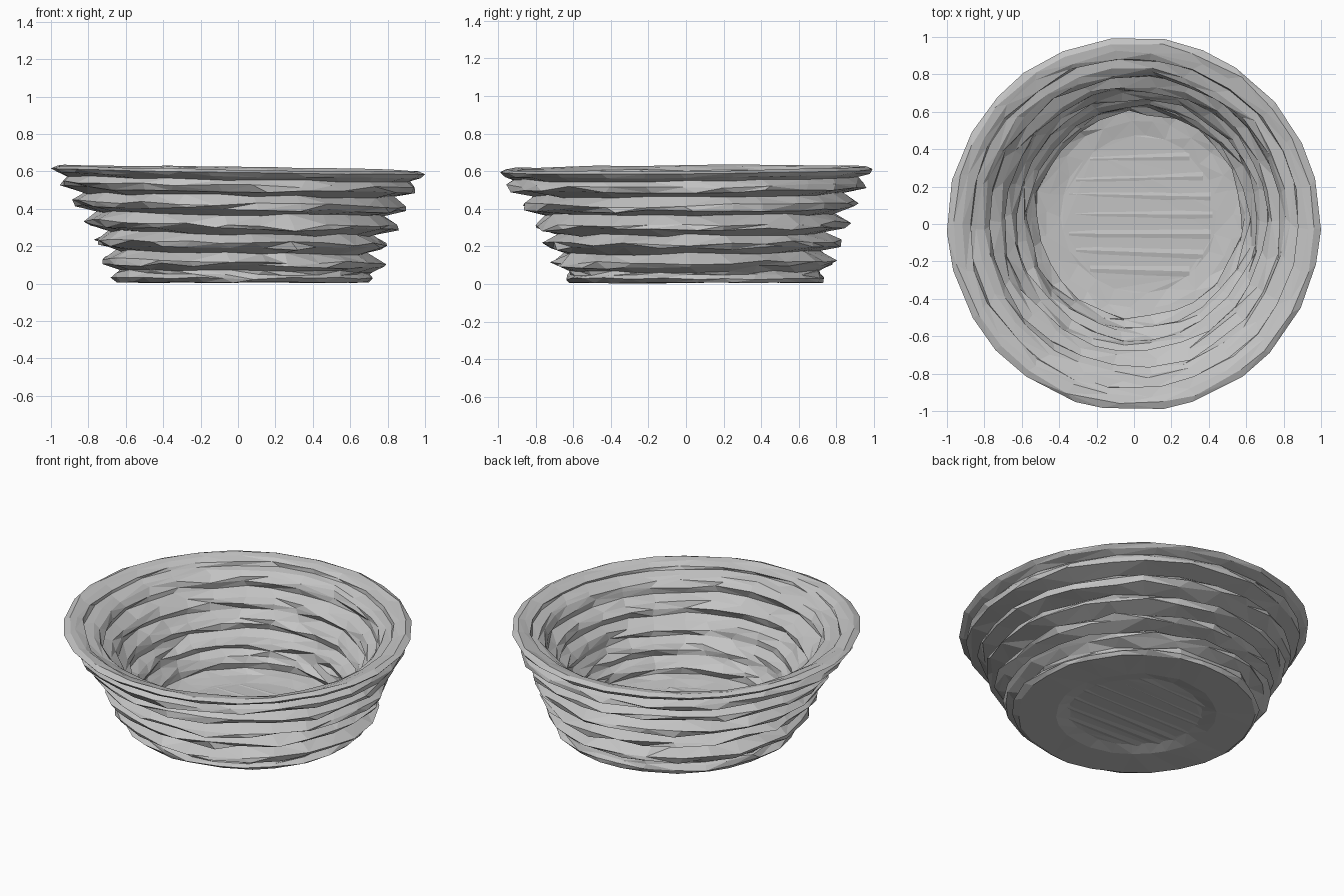
import bpy, bmesh, math, random

cube = bpy.data.objects.get("Cube")
if cube:
    bpy.data.objects.remove(cube, do_unlink=True)
random.seed(7)

SIDES = 26

# Single fibre colour
fibre = bpy.data.materials.new("grey_fibre")
fibre.use_nodes = True
grey = (0.55, 0.55, 0.55, 1)
fibre.diffuse_color = grey
fibre.node_tree.nodes["Principled BSDF"].inputs["Base Color"].default_value = grey


def add_object(name, bm):
    bmesh.ops.recalc_face_normals(bm, faces=bm.faces)
    mesh = bpy.data.meshes.new(name)
    bm.to_mesh(mesh)
    bm.free()
    mesh.materials.append(fibre)
    obj = bpy.data.objects.new(name, mesh)
    bpy.context.collection.objects.link(obj)
    return obj


def ring(bm, radius, z, wobble):
    """One uneven, slightly tilted hoop; the foot sits a little off centre."""
    k = max(0, 1 - z / 0.6)
    cx, cy = 0.03 * k, 0.055 * k
    tilt = min(1, z * 8)
    verts = []
    for i in range(SIDES):
        a = math.tau * (i + random.uniform(-0.2, 0.2)) / SIDES
        r = radius + random.uniform(-wobble, wobble)
        x, y = cx + r * math.cos(a), cy + r * math.sin(a)
        h = z + tilt * (0.008 * y - 0.016 * x) + random.uniform(-wobble, wobble) * 0.5
        verts.append(bm.verts.new((x, y, h)))
    return verts


# Corrugated wall: outer ridges and grooves, then rim, then inner coils
ridge_z = [0.115, 0.215, 0.315, 0.42, 0.52]
ridge_r = [0.757, 0.787, 0.842, 0.89, 0.956]
groove_r = [0.675, 0.675, 0.71, 0.76, 0.82]
coil_r = [0.55, 0.59, 0.645, 0.705, 0.78]

profile = [(0.38, 0.026, 0.008), (0.46, 0.007, 0.006), (0.675, 0.007, 0.006),
           (0.698, 0.03, 0.014), (0.68, 0.055, 0.015)]
for z, peak, groove in zip(ridge_z, ridge_r, groove_r):
    profile += [(groove, z - 0.045, 0.018), (peak - 0.015, z - 0.016, 0.02),
                (peak, z + 0.01, 0.02)]
profile += [(0.922, 0.563, 0.01), (0.975, 0.58, 0.008), (0.999, 0.602, 0.003),
            (0.968, 0.617, 0.007), (0.925, 0.608, 0.01), (0.885, 0.592, 0.012),
            (0.88, 0.572, 0.01), (0.835, 0.56, 0.014)]
for z, coil in zip(reversed(ridge_z), reversed(coil_r)):
    profile += [(coil + 0.025, z + 0.022, 0.016), (coil, z - 0.01, 0.016),
                (coil + 0.01, z - 0.045, 0.014)]
profile += [(0.5, 0.055, 0.01), (0.42, 0.042, 0.006)]

bm = bmesh.new()
rings = [ring(bm, *p) for p in profile]
for low, high in zip(rings, rings[1:]):
    for i in range(SIDES):
        j = (i + 1) % SIDES
        bm.faces.new((low[i], low[j], high[j], high[i]))

# Floor: underside recess and inner disc
bm.faces.new(rings[0])
bm.faces.new(rings[-1])
bmesh.ops.triangulate(bm, faces=bm.faces)
add_object("basket_wall_and_floor", bm)

# Floor strands: wide, very low ridges running across the base
bm = bmesh.new()
for k in range(7):
    y = -0.25 + 0.1 * k
    half = math.sqrt(0.41 ** 2 - (y - 0.05) ** 2) * 0.95
    ends = []
    for side in (-1, 1):
        skew = random.uniform(-0.015, 0.015)
        lift = random.uniform(0.009, 0.013)
        ends.append([bm.verts.new((0.03 + side * half, y + skew + dy, 0.034 + dz))
                     for dy, dz in ((0.055, 0), (0, lift), (-0.055, 0), (0, -lift))])
    left, right = ends
    bm.faces.new(left)
    bm.faces.new(right)
    for i in range(4):
        j = (i + 1) % 4
        bm.faces.new((left[i], left[j], right[j], right[i]))
bmesh.ops.triangulate(bm, faces=bm.faces)
add_object("floor_strands", bm)
